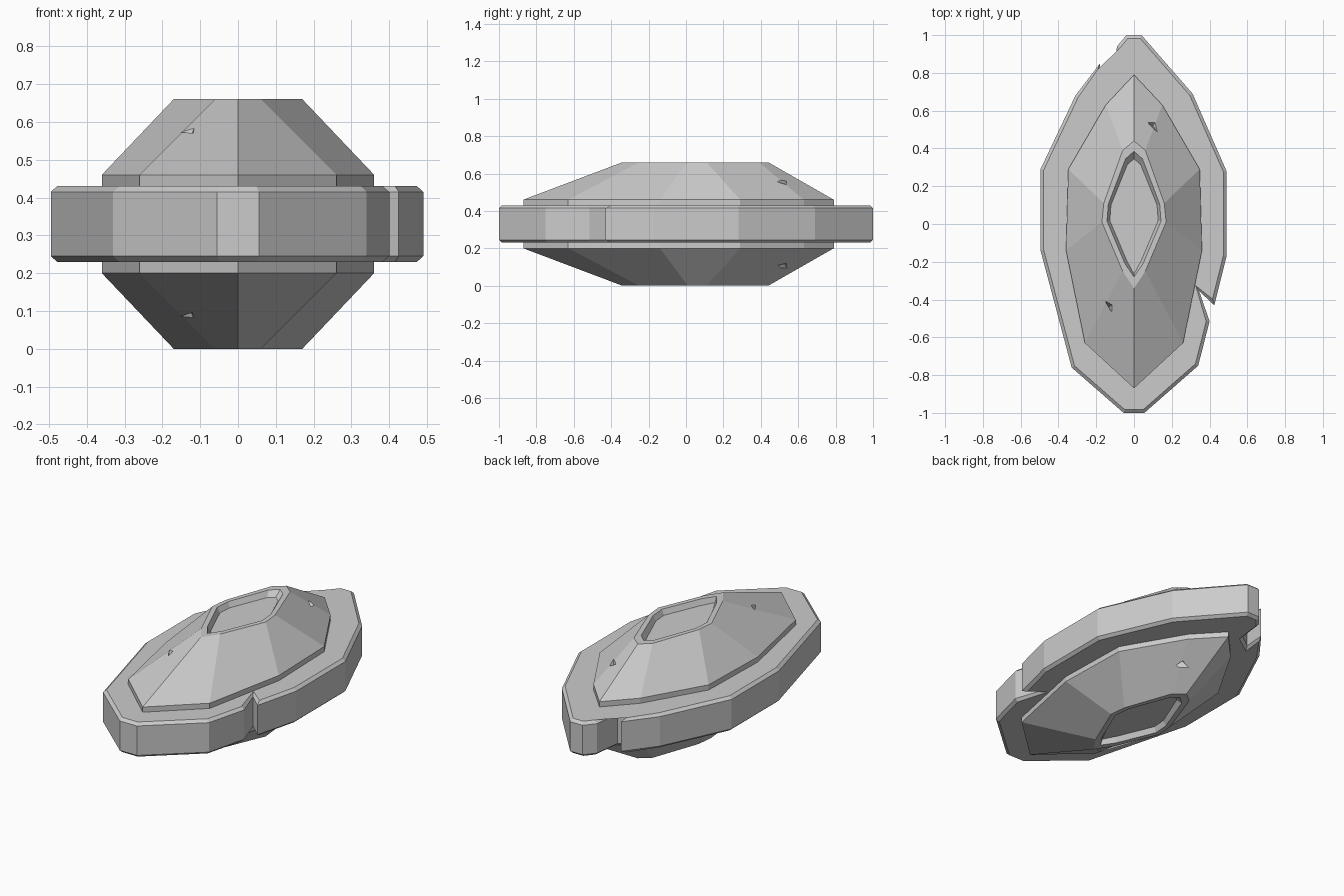
import bpy, bmesh
from mathutils import Vector

if "Cube" in bpy.data.objects:
    bpy.data.objects.remove(bpy.data.objects["Cube"])

MID = 0.33  # the whole model mirrors about this height


def loft(name, rings):
    """Skin a stack of (outline, z) rings and cap both ends."""
    bm = bmesh.new()
    loops = [[bm.verts.new((x, y, z)) for x, y in pts] for pts, z in rings]
    n = len(loops[0])
    for a, b in zip(loops, loops[1:]):
        for i in range(n):
            j = (i + 1) % n
            bm.faces.new((a[i], a[j], b[j], b[i]))
    caps = [bm.faces.new(loops[0][::-1]), bm.faces.new(loops[-1])]
    bmesh.ops.triangulate(bm, faces=caps)
    bmesh.ops.recalc_face_normals(bm, faces=bm.faces[:])
    me = bpy.data.meshes.new(name)
    bm.to_mesh(me)
    bm.free()
    ob = bpy.data.objects.new(name, me)
    bpy.context.collection.objects.link(ob)
    return ob


def inset(pts, d):
    """Offset a counter-clockwise outline inward, limiting long mitres."""
    out = []
    for i, p in enumerate(pts):
        p, a, b = Vector(p), Vector(pts[i - 1]), Vector(pts[(i + 1) % len(pts)])
        e, f = (p - a).normalized(), (b - p).normalized()
        n1, n2 = Vector((-e.y, e.x)), Vector((-f.y, f.x))
        m = (n1 + n2).normalized()
        out.append(tuple(p + m * d / max(m.dot(n1), 0.5)))
    return out


def symmetric(half):
    """Mirror right-side points (front tip to back tip) into a closed outline."""
    return half + [(-x, y) for x, y in half[-2:0:-1]]


def both_sides(half_rings):
    """Upper rings (outside to centre) plus their mirror below MID."""
    return [(p, 2 * MID - z) for p, z in half_rings[::-1]] + half_rings


# notched outer plate with chamfered edges
plate = [(0.055, -1.0), (0.34, -0.75), (0.40, -0.515), (0.345, -0.355),
         (0.425, -0.43), (0.49, -0.17), (0.49, 0.28), (0.31, 0.69),
         (0.04, 1.0), (-0.04, 1.0), (-0.09, 0.94), (-0.11, 0.78),
         (-0.19, 0.72), (-0.18, 0.85), (-0.31, 0.68), (-0.495, 0.29),
         (-0.495, -0.14), (-0.33, -0.76), (-0.055, -1.0)]
loft("outer_plate", both_sides([(plate, 0.415), (inset(plate, 0.017), 0.43)]))

# faceted body with sunken panels on top and bottom
base = symmetric([(0, -0.87), (0.26, -0.63), (0.36, -0.14), (0.348, 0.29),
                  (0.15, 0.63), (0, 0.79)])
rim = symmetric([(0, -0.34), (0.06, -0.25), (0.17, 0.01), (0.16, 0.11),
                 (0.06, 0.39), (0, 0.44)])
lip = symmetric([(0, -0.28), (0.048, -0.21), (0.143, 0.015), (0.136, 0.105),
                 (0.045, 0.345), (0, 0.385)])
floor = symmetric([(0, -0.265), (0.04, -0.19), (0.128, 0.018), (0.122, 0.1),
                   (0.035, 0.315), (0, 0.345)])
body = loft("gem_body", both_sides([(base, 0.46), (rim, 0.66),
                                    (lip, 0.66), (floor, 0.63)]))

# small chips cut from the slopes, above and below
chips = [([(-0.19, -0.34), (-0.08, -0.53), (-0.09, -0.41)], 0.65, (-0.135, -0.44), 0.535),
         ([(0.05, 0.55), (0.15, 0.60), (0.15, 0.45)], 0.59, (0.10, 0.52), 0.525)]
for i, (tri, z, tip, tip_z) in enumerate(chips):
    for side in (1, -1):
        pts = [(x, y, MID + side * (h - MID)) for (x, y), h in
               [(p, z) for p in tri] + [(tip, tip_z)]]
        bm = bmesh.new()
        bmesh.ops.convex_hull(bm, input=[bm.verts.new(p) for p in pts])
        bmesh.ops.recalc_face_normals(bm, faces=bm.faces[:])
        me = bpy.data.meshes.new("chip_cutter")
        bm.to_mesh(me)
        bm.free()
        cutter = bpy.data.objects.new("chip_cutter", me)
        bpy.context.collection.objects.link(cutter)
        cutter.hide_render = True
        cutter.display_type = 'WIRE'
        mod = body.modifiers.new("chip", 'BOOLEAN')
        mod.operation = 'DIFFERENCE'
        mod.solver = 'EXACT'
        mod.object = cutter
